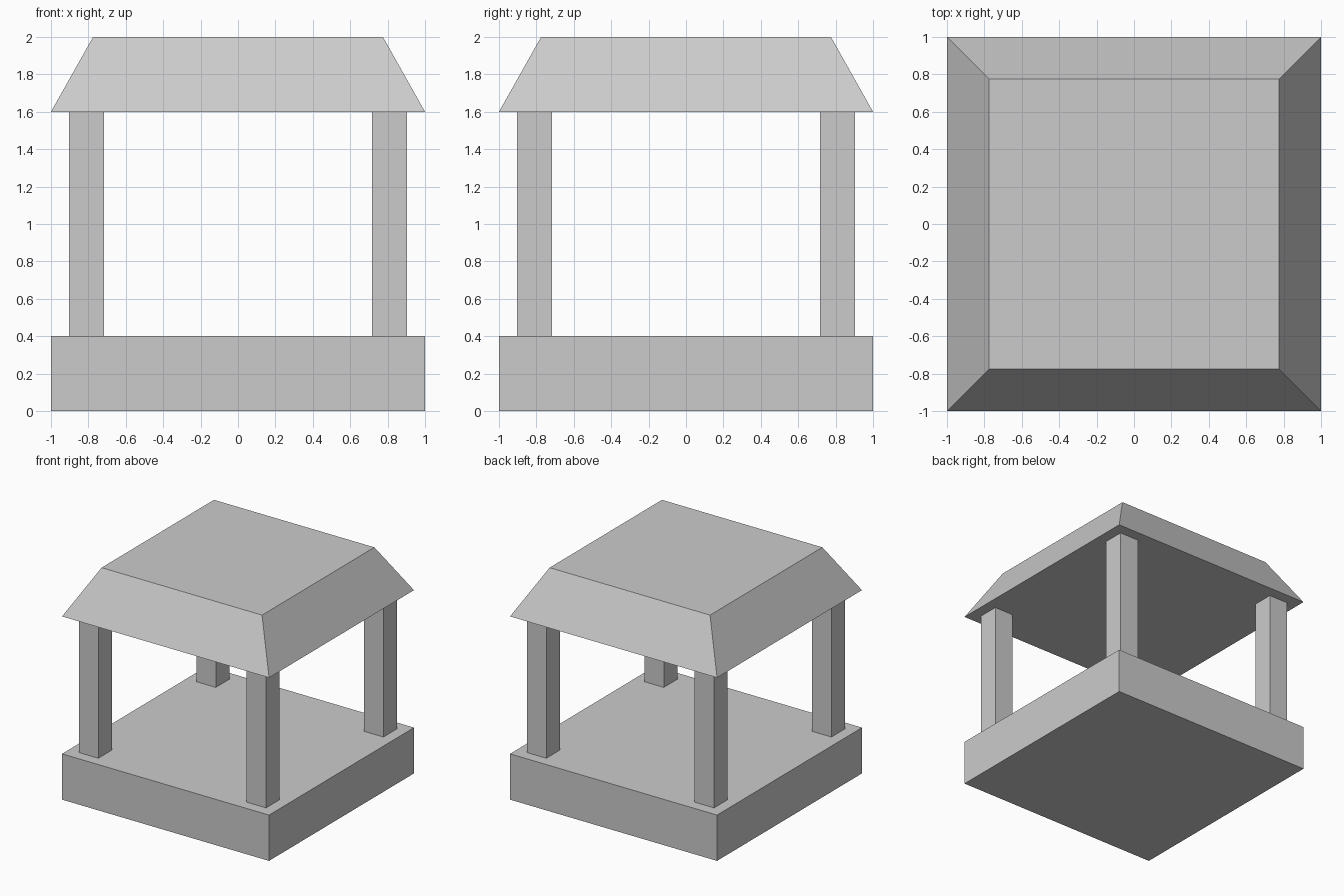
import bpy
import bmesh
from mathutils import Matrix

if "Cube" in bpy.data.objects:
    bpy.data.objects.remove(bpy.data.objects["Cube"])


def make_block(name, half, z0, z1, center=(0, 0), top_scale=1.0):
    """Square block between z0 and z1, optionally tapered towards the top."""
    bm = bmesh.new()
    bmesh.ops.create_cube(bm, size=2.0, matrix=Matrix.Diagonal((half, half, (z1 - z0) / 2, 1)))
    for v in bm.verts:
        if v.co.z > 0:
            v.co.x *= top_scale
            v.co.y *= top_scale
    mesh = bpy.data.meshes.new(name)
    bm.to_mesh(mesh)
    bm.free()
    obj = bpy.data.objects.new(name, mesh)
    obj.location = (center[0], center[1], (z0 + z1) / 2)
    bpy.context.collection.objects.link(obj)
    return obj


# Base slab
make_block("base", 1.0, 0.0, 0.4)

# Four corner posts
for y_name, sy in (("front", -1), ("back", 1)):
    for x_name, sx in (("left", -1), ("right", 1)):
        make_block(f"{y_name}_{x_name}_post", 0.0935, 0.4, 1.6, (sx * 0.81, sy * 0.81))

# Tapered flat-topped roof
make_block("roof", 1.0, 1.6, 2.0, top_scale=0.775)
